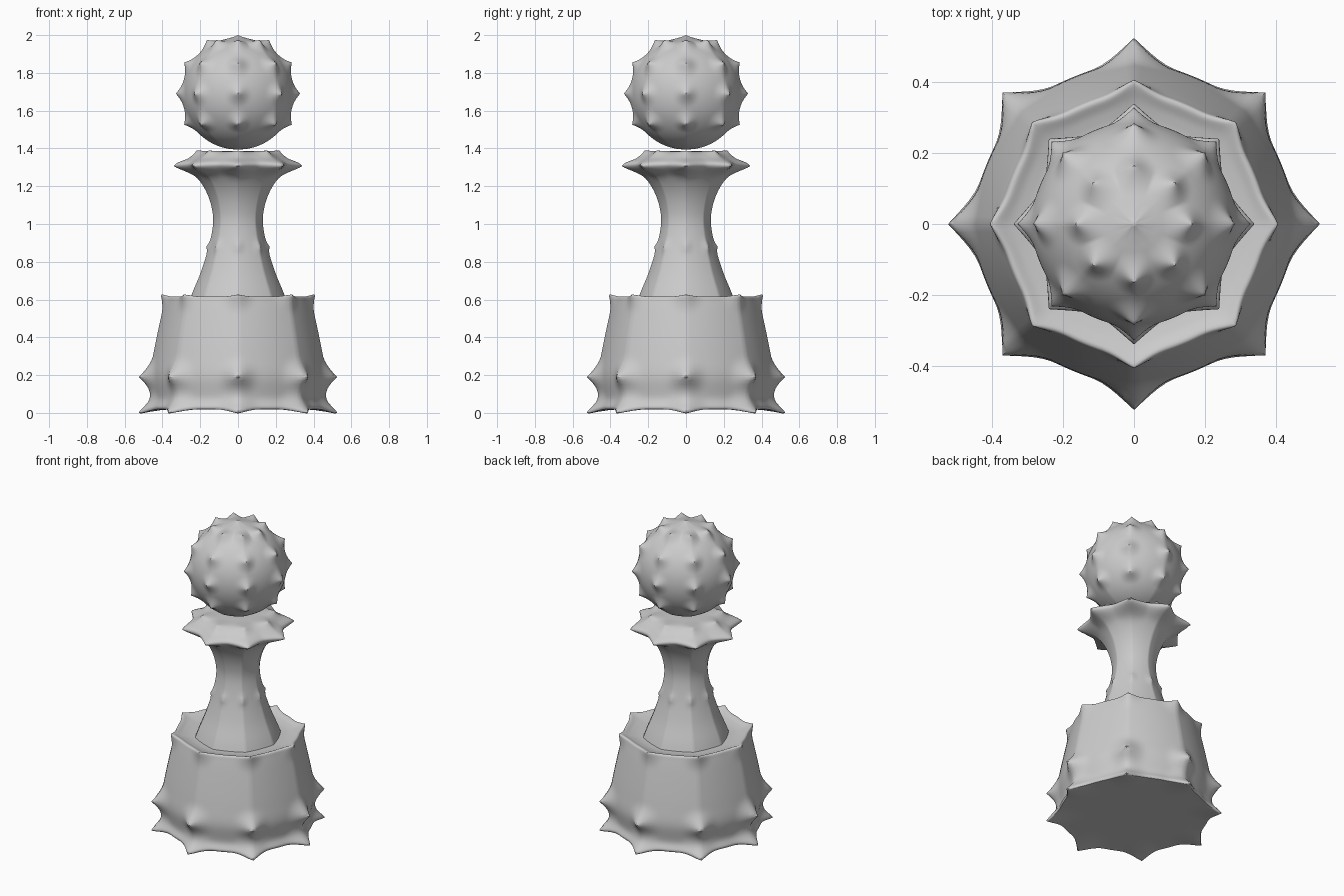
import bpy, bmesh, math
from mathutils import Vector

cube = bpy.data.objects.get("Cube")
if cube:
    bpy.data.objects.remove(cube, do_unlink=True)

grey = bpy.data.materials.new("stone grey")
grey.use_nodes = True
colour = (0.6, 0.6, 0.6, 1)
grey.diffuse_color = colour
grey.node_tree.nodes["Principled BSDF"].inputs["Base Color"].default_value = colour

SIDES, SEGMENTS, STEPS = 8, 128, 6
SECTOR = math.tau / SIDES


def smooth_profile(points):
    """Catmull-Rom curve through (radius, height) points."""
    pts = [Vector(p) for p in points]
    ext = [2 * pts[0] - pts[1]] + pts + [2 * pts[-1] - pts[-2]]
    out = []
    for a, b, c, d in zip(ext, ext[1:], ext[2:], ext[3:]):
        for i in range(STEPS):
            t = i / STEPS
            out.append(b + 0.5 * t * (c - a + t * (2 * a - 5 * b + 4 * c - d
                                                 + t * (3 * (b - c) + d - a))))
    return out + [pts[-1]]


def thorny_lathe(name, points, thorns, facet=0.5):
    """Soft octagonal lathe; thorns are (radius, height, dr, dz, width) rings."""
    bm = bmesh.new()
    rings = []
    for r, z in smooth_profile(points):
        ring = []
        for k in range(SEGMENTS):
            ang = k * math.tau / SEGMENTS
            off = (ang + SECTOR / 2) % SECTOR - SECTOR / 2
            octagon = math.cos(SECTOR / 2) / math.cos(SECTOR / 2 - abs(off))
            rr, zz = max(r, 0) * (1 - facet + facet * octagon), z
            for tr, tz, dr, dz, width in thorns:
                dist = math.hypot(r - tr, z - tz, 2 * r * math.sin(off / 2))
                pull = max(0, 1 - dist / width) ** 2
                rr += dr * pull
                zz += dz * pull
            ring.append(bm.verts.new((rr * math.cos(ang), rr * math.sin(ang), zz)))
        rings.append(ring)
    for low, high in zip(rings, rings[1:]):
        for k in range(SEGMENTS):
            n = (k + 1) % SEGMENTS
            bm.faces.new((low[k], low[n], high[n], high[k]))
    bmesh.ops.remove_doubles(bm, verts=bm.verts, dist=0.0002)
    bmesh.ops.recalc_face_normals(bm, faces=bm.faces)
    mesh = bpy.data.meshes.new(name)
    bm.to_mesh(mesh)
    bm.free()
    mesh.materials.append(grey)
    obj = bpy.data.objects.new(name, mesh)
    bpy.context.collection.objects.link(obj)
    bpy.ops.object.select_all(action='DESELECT')
    obj.select_set(True)
    bpy.context.view_layer.objects.active = obj
    bpy.ops.object.shade_smooth_by_angle(angle=math.radians(50))


# Flared base with two rings of thorns and a thin top rim
thorny_lathe("base", [
    (0, 0.02), (0.4, 0.02), (0.465, 0.025), (0.45, 0.08), (0.465, 0.19),
    (0.45, 0.3), (0.42, 0.45), (0.39, 0.58), (0.375, 0.615),
    (0.33, 0.6), (0.25, 0.59), (0, 0.59)],
    [(0.465, 0.025, 0.06, -0.025, 0.13), (0.465, 0.19, 0.06, 0, 0.12),
     (0.375, 0.615, 0.03, 0.012, 0.1)])

# Waisted stem flaring into the collar
thorny_lathe("stem_and_collar", [
    (0.262, 0.58), (0.24, 0.64), (0.195, 0.75), (0.155, 0.88), (0.132, 1.0),
    (0.14, 1.09), (0.17, 1.175), (0.22, 1.25), (0.29, 1.312),
    (0.245, 1.35), (0.19, 1.38), (0.1, 1.385), (0, 1.385)],
    [(0.29, 1.312, 0.05, -0.005, 0.13), (0.19, 1.38, 0.03, 0.008, 0.08),
     (0.155, 0.88, 0.012, 0, 0.05)], 0.6)

# Ball head with a thorn at every ring crossing and at the crown
centre, radius = 1.69, 0.296
lats = [math.radians(a) for a in range(-90, 91, 10)]
ball = [(radius * math.cos(a), centre + radius * math.sin(a)) for a in lats]
head_thorns = [(0, centre + radius, 0, 0.014, 0.07)]
for deg in (-30, 0, 30, 60):
    a = math.radians(deg)
    c, s = math.cos(a), math.sin(a)
    head_thorns.append((radius * c, centre + radius * s, 0.033 * c, 0.033 * s, 0.075))
thorny_lathe("head", ball, head_thorns, 0.4)
